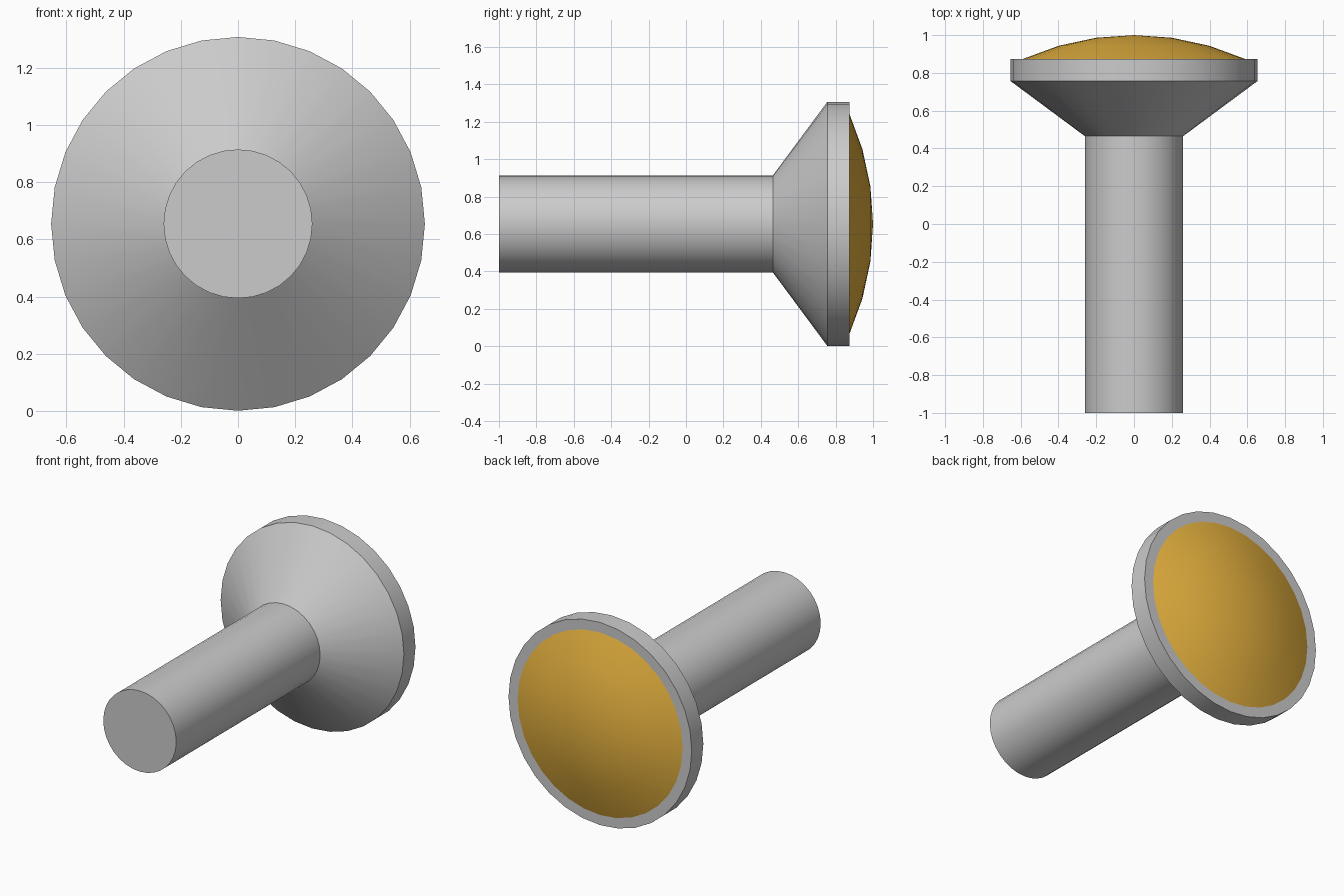
import bpy, bmesh, math

if "Cube" in bpy.data.objects:
    bpy.data.objects.remove(bpy.data.objects["Cube"])

CENTRE_Z = 0.654
SIDES = 32


def revolve(name, profile, colour=None):
    """Lathe a list of (radius, y) points about the y axis; radius 0 makes a pole."""
    bm = bmesh.new()
    rings = []
    for r, y in profile:
        if r == 0:
            rings.append([bm.verts.new((0, y, 0))] * SIDES)
        else:
            rings.append([bm.verts.new((r * math.sin(2 * math.pi * i / SIDES), y,
                                        r * math.cos(2 * math.pi * i / SIDES)))
                          for i in range(SIDES)])
    for a, b in zip(rings, rings[1:]):
        for i in range(SIDES):
            j = (i + 1) % SIDES
            bm.faces.new(list(dict.fromkeys((a[i], a[j], b[j], b[i]))))
    # Flat caps on open ends
    for (r, _), ring in ((profile[0], rings[0]), (profile[-1], rings[-1])):
        if r > 0:
            bm.faces.new(ring)
    bmesh.ops.recalc_face_normals(bm, faces=bm.faces)
    mesh = bpy.data.meshes.new(name)
    bm.to_mesh(mesh)
    bm.free()
    obj = bpy.data.objects.new(name, mesh)
    obj.location.z = CENTRE_Z
    bpy.context.collection.objects.link(obj)
    if colour:
        mat = bpy.data.materials.new(name + "_colour")
        mat.diffuse_color = colour
        mat.use_nodes = True
        mat.node_tree.nodes["Principled BSDF"].inputs["Base Color"].default_value = mat.diffuse_color
        mesh.materials.append(mat)
    bpy.ops.object.select_all(action='DESELECT')
    obj.select_set(True)
    bpy.context.view_layer.objects.active = obj
    bpy.ops.object.shade_smooth_by_angle(angle=math.radians(30))
    return obj


# Handle, flared cone and flat rim in one turned body
revolve("lamp_body", [(0.26, -1.0), (0.26, 0.465), (0.653, 0.756), (0.653, 0.874)])

# Shallow domed lens: spherical cap set on the rim face
lens_r, lens_y, apex = 0.588, 0.874, 1.0
h = apex - lens_y
R = (lens_r ** 2 + h ** 2) / (2 * h)
cap = math.asin(lens_r / R)
steps = 3
lens = [(R * math.sin(cap * k / steps), apex - R + R * math.cos(cap * k / steps))
        for k in range(steps + 1)]
revolve("lens", lens, (0.8, 0.45, 0.05, 1))
